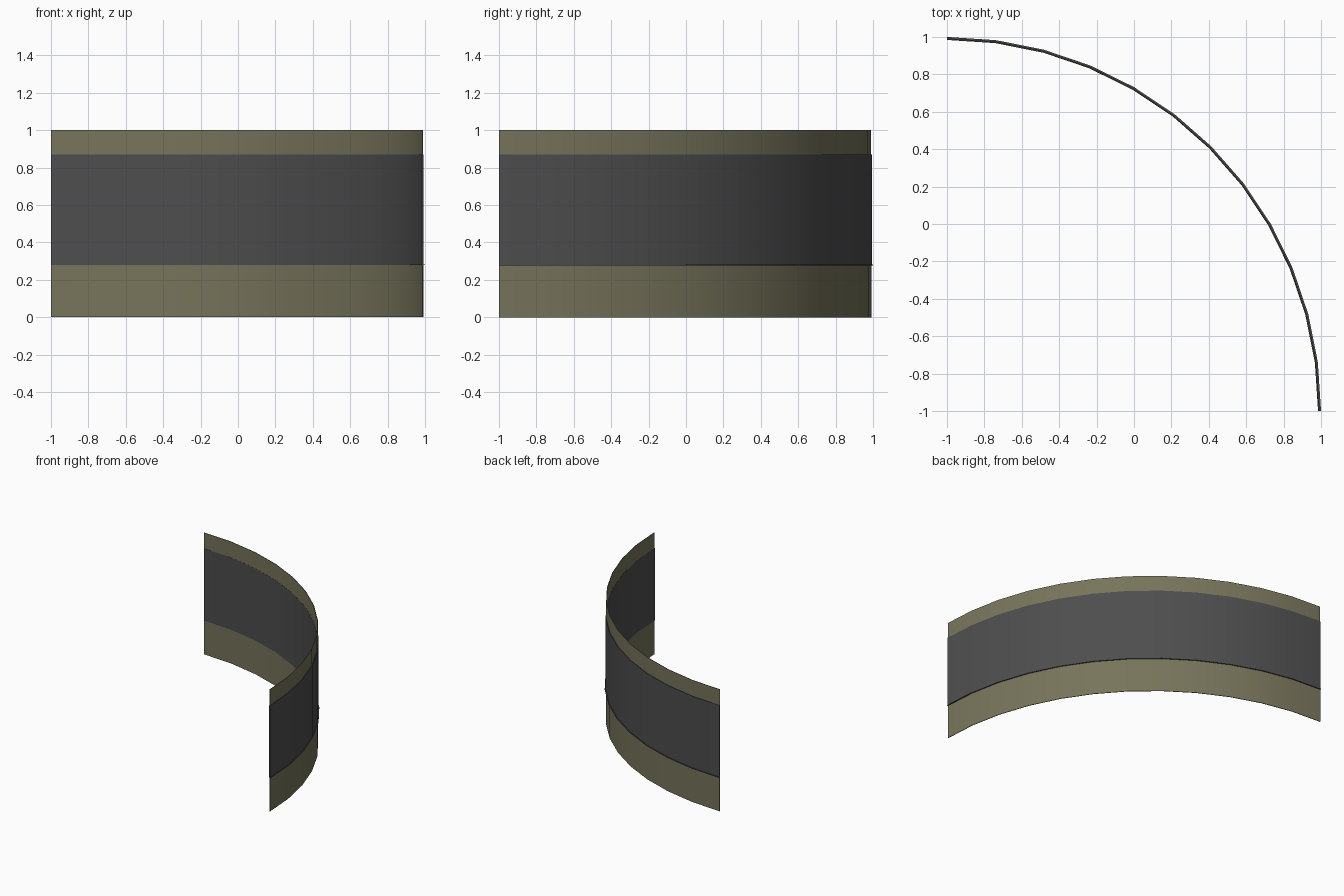
import bpy, bmesh, math

if "Cube" in bpy.data.objects:
    bpy.data.objects.remove(bpy.data.objects["Cube"])

SEGMENTS = 12          # flat steps around the quarter circle
CENTRE = (-1.0, -1.0)  # arc centre in plan


def material(name, rgb):
    m = bpy.data.materials.new(name)
    m.diffuse_color = (*rgb, 1)
    m.use_nodes = True
    m.node_tree.nodes["Principled BSDF"].inputs["Base Color"].default_value = m.diffuse_color
    return m


olive = material("olive", (0.185, 0.175, 0.105))
charcoal = material("charcoal", (0.076, 0.076, 0.077))


def arc_band(name, r0, r1, z0, z1, mat):
    """Quarter-ring wall with a rectangular cross-section."""
    bm = bmesh.new()
    rings = []
    for i in range(SEGMENTS + 1):
        a = math.radians(90) * i / SEGMENTS
        c, s = math.cos(a), math.sin(a)
        rings.append([bm.verts.new((CENTRE[0] + r * c, CENTRE[1] + r * s, z))
                      for r, z in ((r0, z0), (r1, z0), (r1, z1), (r0, z1))])
    for a, b in zip(rings, rings[1:]):
        for k in range(4):
            n = (k + 1) % 4
            bm.faces.new((a[k], a[n], b[n], b[k]))
    bm.faces.new(rings[0])
    bm.faces.new(rings[-1])
    bmesh.ops.recalc_face_normals(bm, faces=bm.faces)
    mesh = bpy.data.meshes.new(name)
    bm.to_mesh(mesh)
    bm.free()
    mesh.materials.append(mat)
    ob = bpy.data.objects.new(name, mesh)
    bpy.context.collection.objects.link(ob)
    bpy.context.view_layer.objects.active = ob
    bpy.ops.object.select_all(action='DESELECT')
    ob.select_set(True)
    bpy.ops.object.shade_smooth_by_angle(angle=math.radians(30))


# Curved wall: lower, middle and upper bands
arc_band("lower_band", 1.986, 1.991, 0.0, 0.28, olive)
arc_band("middle_panel", 1.984, 1.993, 0.28, 0.87, charcoal)
arc_band("upper_band", 1.985, 1.989, 0.87, 1.0, olive)

# Thin trim lip under the middle panel
arc_band("trim_lip", 1.984, 2.0, 0.278, 0.283, charcoal)
